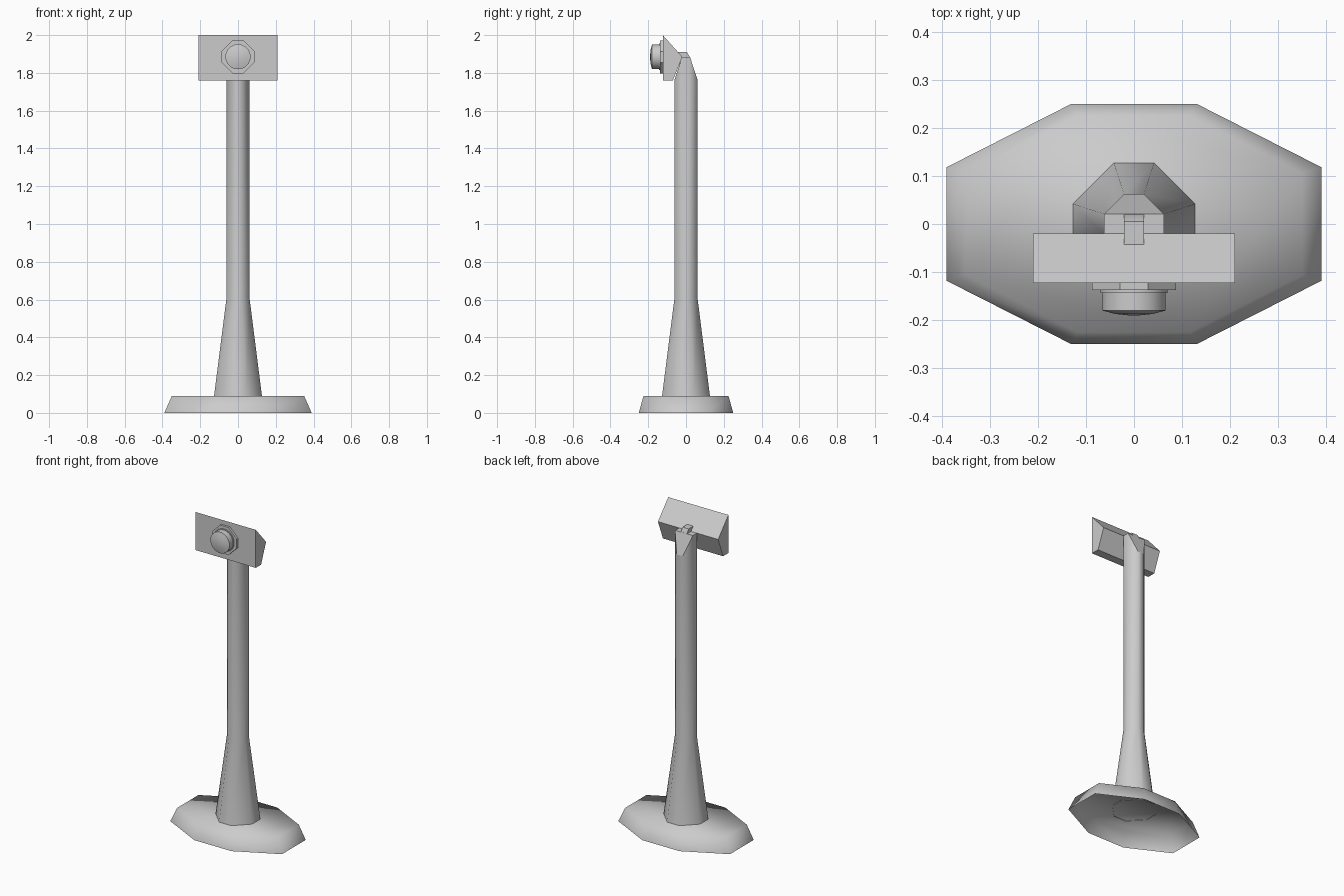
import bpy, bmesh, math

if "Cube" in bpy.data.objects:
    bpy.data.objects.remove(bpy.data.objects["Cube"])

grey = bpy.data.materials.new("plain grey")
grey.diffuse_color = (0.6, 0.6, 0.6, 1)
grey.use_nodes = True
grey.node_tree.nodes["Principled BSDF"].inputs["Base Color"].default_value = grey.diffuse_color


def octagon(a, b, ia, ib):
    """Eight corners: half sizes a, b and the half lengths ia, ib of the straight sides."""
    return [(a, -ib), (a, ib), (ia, b), (-ia, b), (-a, ib), (-a, -ib), (-ia, -b), (ia, -b)]


def circle(r, n=16):
    return [(r * math.cos(2 * math.pi * (i + .5) / n), r * math.sin(2 * math.pi * (i + .5) / n))
            for i in range(n)]


def loft(name, rings, start=True, end=True, angle=35):
    """Skin a list of closed rings, with optional end caps."""
    bm = bmesh.new()
    loops = [[bm.verts.new(p) for p in ring] for ring in rings]
    n = len(loops[0])
    for lo, hi in zip(loops, loops[1:]):
        for i in range(n):
            j = (i + 1) % n
            bm.faces.new((lo[i], lo[j], hi[j], hi[i]))
    if start:
        bm.faces.new(loops[0][::-1])
    if end:
        bm.faces.new(loops[-1])
    bmesh.ops.recalc_face_normals(bm, faces=bm.faces)
    mesh = bpy.data.meshes.new(name)
    bm.to_mesh(mesh)
    bm.free()
    mesh.materials.append(grey)
    ob = bpy.data.objects.new(name, mesh)
    bpy.context.collection.objects.link(ob)
    bpy.ops.object.select_all(action='DESELECT')
    ob.select_set(True)
    bpy.context.view_layer.objects.active = ob
    bpy.ops.object.shade_smooth_by_angle(angle=math.radians(angle))
    return ob


def flat(points, z):
    return [(x, y, z) for x, y in points]


def facing(points, y, z=1.885):
    return [(px, y, z + pz) for px, pz in points]


def extrude_x(name, profile, half):
    """Sweep a (y, z) profile across x."""
    return loft(name, [[(x, y, z) for y, z in profile] for x in (-half, half)])


# Hollow foot, open underneath
loft("base", [flat(octagon(.39, .25, .13, .118), 0),
              flat(octagon(.35, .225, .117, .106), .09)], start=False, angle=80)

# Flared post whose top is cut to a wedge at front and back
shaft = octagon(.062, .062, .021, .021)
wedge = [(x, y, 1.885 if abs(y) < .04 else 1.76) for x, y in shaft]
post = loft("post", [flat(octagon(.127, .127, .042, .042), .088), flat(shaft, .6), wedge],
            start=False, end=False, angle=50)
bm = bmesh.new()
bm.from_mesh(post.data)
bm.verts.ensure_lookup_table()
v = bm.verts[-8:]
for ids in ((0, 1, 4, 5), (1, 2, 3, 4), (5, 6, 7, 0)):
    bm.faces.new([v[i] for i in ids])
bmesh.ops.recalc_face_normals(bm, faces=bm.faces)
bm.to_mesh(post.data)
bm.free()

# Hinge tab joining the post and the head
extrude_x("hinge_tab", [(-.045, 1.85), (.02, 1.85), (.02, 1.885), (.005, 1.91), (-.045, 1.91)], .021)

# Wide head with a pointed back
extrude_x("head", [(-.123, 1.76), (-.07, 1.76), (-.02, 1.885), (-.123, 2.0)], .21)

# Mounting plate and lens
ring = octagon(.087, .087, .029, .029)
loft("lens_plate", [facing(ring, -.12), facing(ring, -.137)])
loft("lens_collar", [facing(circle(.071), -.135), facing(circle(.071), -.144)])
loft("lens", [facing(circle(.067), -.142), facing(circle(.067), -.18),
              facing(circle(.04), -.187), facing(circle(.012), -.19)])
